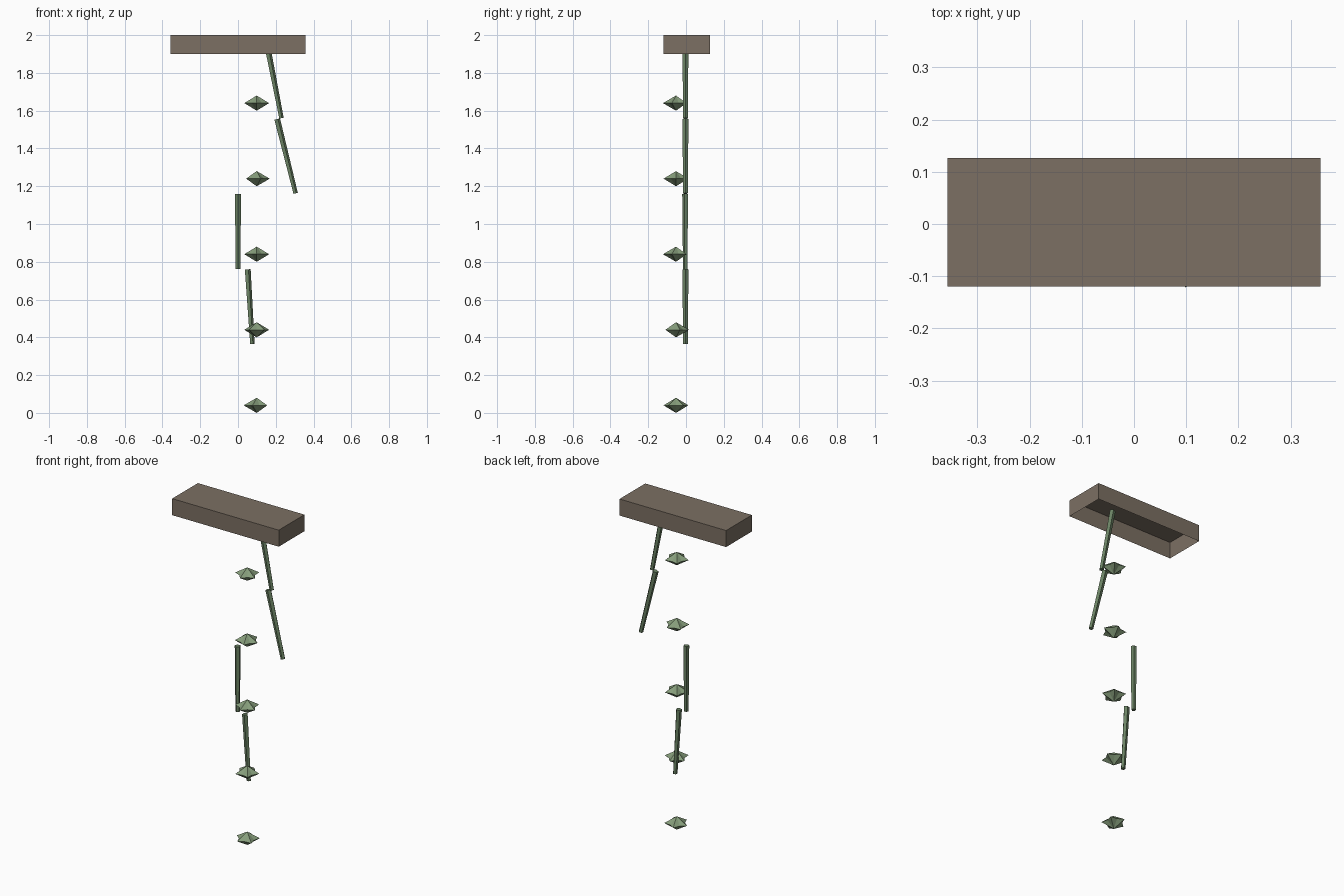
import bpy, bmesh
from math import radians, cos, sin, pi
from mathutils import Vector

if "Cube" in bpy.data.objects:
    bpy.data.objects.remove(bpy.data.objects["Cube"])


def material(name, rgb):
    m = bpy.data.materials.new(name)
    m.diffuse_color = (*rgb, 1)
    m.use_nodes = True
    m.node_tree.nodes["Principled BSDF"].inputs["Base Color"].default_value = m.diffuse_color
    return m


def add_object(name, bm, mat):
    bmesh.ops.recalc_face_normals(bm, faces=bm.faces)
    me = bpy.data.meshes.new(name)
    bm.to_mesh(me)
    bm.free()
    me.materials.append(mat)
    ob = bpy.data.objects.new(name, me)
    bpy.context.collection.objects.link(ob)
    return ob


wood = material("weathered_wood", (0.20, 0.16, 0.125))
stem_green = material("stem_green", (0.15, 0.23, 0.13))
leaf_green = material("leaf_green", (0.24, 0.34, 0.20))

# Shallow ledge, open underneath
bm = bmesh.new()
bmesh.ops.create_cube(bm, size=1)
for v in bm.verts:
    v.co = (v.co.x * 0.714, v.co.y * 0.246 + 0.003, v.co.z * 0.1 + 1.95)
bm.normal_update()
bottom = [f for f in bm.faces if f.normal.z < -0.9]
bmesh.ops.delete(bm, geom=bottom, context='FACES_ONLY')
add_object("ledge", bm, wood)


# Slightly tapered five-sided vine stems
def stem(index, top, low):
    a, b = Vector((top[0], -0.003, top[1])), Vector((low[0], -0.003, low[1]))
    bm = bmesh.new()
    bmesh.ops.create_cone(bm, cap_ends=True, segments=5, radius1=0.013,
                          radius2=0.017, depth=(a - b).length)
    ob = add_object(f"vine_stem_{index}", bm, stem_green)
    ob.location = (a + b) / 2
    ob.rotation_euler = (a - b).to_track_quat('Z', 'Y').to_euler()


for i, (top, low) in enumerate([((0.151, 1.957), (0.229, 1.56)),
                                ((0.206, 1.555), (0.304, 1.162)),
                                ((0.0, 1.16), (0.0, 0.763)),
                                ((0.05, 0.76), (0.075, 0.365))]):
    stem(i + 1, top, low)


# Leaf clumps: five-pointed star pyramids, up and down
def leaf_clump(index, z, turn, outer=0.069, inner=0.046, half=0.04):
    bm = bmesh.new()
    ring = []
    for k in range(10):
        r = inner if k % 2 else outer
        a = turn + k * pi / 5
        ring.append(bm.verts.new((r * cos(a), r * sin(a), 0)))
    for h in (half, -half):
        tip = bm.verts.new((0, 0, h))
        for k in range(10):
            bm.faces.new((ring[k], ring[(k + 1) % 10], tip))
    ob = add_object(f"leaf_clump_{index}", bm, leaf_green)
    ob.location = (0.099, -0.053, z)


for i, turn in enumerate((180, 90, -90, 0, -90)):
    leaf_clump(i + 1, 0.04 + 0.4 * i, radians(turn))
